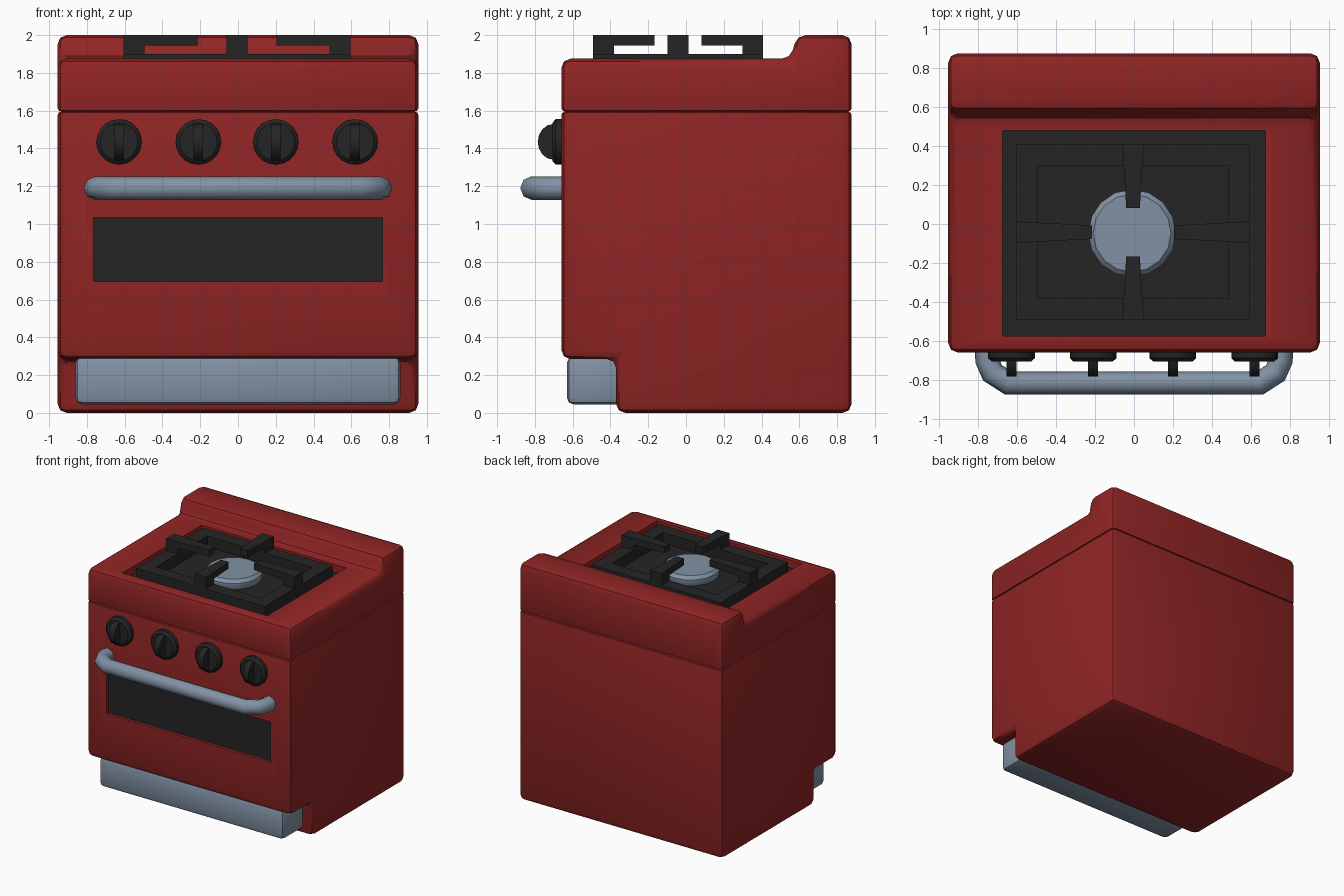
import bpy, bmesh, math
from mathutils import Matrix, Vector

if "Cube" in bpy.data.objects:
    bpy.data.objects.remove(bpy.data.objects["Cube"])


def material(name, rgb):
    m = bpy.data.materials.new(name)
    m.diffuse_color = (*rgb, 1)
    m.use_nodes = True
    m.node_tree.nodes["Principled BSDF"].inputs["Base Color"].default_value = m.diffuse_color
    return m


RED = material("red enamel", (0.28, 0.018, 0.018))
BLACK = material("black iron", (0.018, 0.018, 0.018))
STEEL = material("blue grey steel", (0.22, 0.285, 0.37))


def add_prism(bm, pts, place):
    """Prism between two copies of a 2D outline; place(a, b, side) -> 3D point."""
    rings = [[bm.verts.new(place(a, b, s)) for a, b in pts] for s in (-1, 1)]
    for r in rings:
        bm.faces.new(r)
    n = len(pts)
    for i in range(n):
        j = (i + 1) % n
        bm.faces.new((rings[0][i], rings[0][j], rings[1][j], rings[1][i]))


def add_box(bm, lo, hi):
    add_prism(bm, [(lo[0], lo[1]), (hi[0], lo[1]), (hi[0], hi[1]), (lo[0], hi[1])],
              lambda a, b, s: (a, b, hi[2] if s > 0 else lo[2]))


def finish(bm, name, *mats):
    bmesh.ops.recalc_face_normals(bm, faces=bm.faces)
    me = bpy.data.meshes.new(name)
    bm.to_mesh(me)
    bm.free()
    for m in mats:
        me.materials.append(m)
    ob = bpy.data.objects.new(name, me)
    bpy.context.collection.objects.link(ob)
    return ob


def activate(ob):
    bpy.ops.object.select_all(action='DESELECT')
    ob.select_set(True)
    bpy.context.view_layer.objects.active = ob


def apply_modifiers(ob):
    activate(ob)
    for m in list(ob.modifiers):
        bpy.ops.object.modifier_apply(modifier=m.name)


def smooth(ob, deg=35):
    activate(ob)
    bpy.ops.object.shade_smooth_by_angle(angle=math.radians(deg))


def bevel(ob, width, segments=2):
    m = ob.modifiers.new("bevel", 'BEVEL')
    m.width, m.segments, m.limit_method = width, segments, 'WEIGHT'
    w = ob.data.attributes.new("bevel_weight_edge", 'FLOAT', 'EDGE')
    for e in ob.data.edges:
        # the seam between the two blocks gets a finer bevel
        seam = all(abs(ob.data.vertices[v].co.z - SEAM) < 0.02 for v in e.vertices)
        w.data[e.index].value = 0.4 if seam else 1.0


SEAM = 1.595
HALF = 0.955


def block(name, profile, lo, hi, is_floor):
    """Bevelled side profile with a box pocket whose floor is black."""
    bm = bmesh.new()
    add_prism(bm, profile, lambda y, z, s: (s * HALF, y, z))
    ob = finish(bm, name, RED, BLACK)
    bevel(ob, 0.048)
    bm = bmesh.new()
    add_box(bm, lo, hi)
    cutter = finish(bm, name + "_cutter", RED)
    cutter.hide_render = True
    m = ob.modifiers.new("pocket", 'BOOLEAN')
    m.operation, m.solver, m.object = 'DIFFERENCE', 'EXACT', cutter
    apply_modifiers(ob)
    bpy.data.objects.remove(cutter)
    for p in ob.data.polygons:
        p.material_index = 1 if is_floor(p.center) else 0
    smooth(ob)
    return ob


# oven body with toe notch and recessed window
block("oven_body",
      [(-0.66, 0.285), (-0.66, SEAM), (0.877, SEAM), (0.877, 0), (-0.37, 0), (-0.37, 0.285)],
      (-0.765, -0.8, 0.695), (0.765, -0.635, 1.035),
      lambda c: abs(c.y + 0.635) < 0.002 and 0.7 < c.z < 1.03)

# cooktop with back splash and recessed hob
block("cooktop",
      [(-0.66, SEAM), (-0.66, 1.875), (0.555, 1.875), (0.585, 2.0), (0.877, 2.0), (0.877, SEAM)],
      (-0.675, -0.575, 1.81), (0.675, 0.48, 2.2),
      lambda c: abs(c.z - 1.81) < 0.002 and abs(c.x) < 0.67 and abs(c.y) < 0.55)

# kick drawer
bm = bmesh.new()
add_box(bm, (-0.86, -0.63, 0.045), (0.86, -0.33, 0.30))
drawer = finish(bm, "kick_drawer", STEEL)
bevel(drawer, 0.035)
apply_modifiers(drawer)
smooth(drawer)

# pan grate: square ring and four tapered hooked fingers
CX, CY = -0.005, -0.042
OX, OY, T = 0.60, 0.45, 0.11
bm = bmesh.new()
for s in (-1, 1):
    x0, x1 = sorted((CX + s * OX, CX + s * (OX - T)))
    add_box(bm, (x0, CY - OY, 1.80), (x1, CY + OY, 1.90))
    y0, y1 = sorted((CY + s * OY, CY + s * (OY - T)))
    add_box(bm, (CX - OX + T, y0, 1.80), (CX + OX - T, y1, 1.90))
for k in range(4):
    R, inner = (OX, 0.21) if k % 2 == 0 else (OY, 0.125)
    rot = Matrix.Rotation(k * math.pi / 2, 3, 'Z')
    hook = [(R, 1.85), (R, 2.0), (inner, 2.0), (inner, 1.945), (R - T, 1.945), (R - T, 1.85)]
    add_prism(bm, hook, lambda r, z, s: rot @ Vector(
        (r, s * (0.035 + 0.02 * (r - inner) / (R - inner)), z)) + Vector((CX, CY, 0)))
finish(bm, "pan_grate", BLACK)


def stacked(bm, rings, sides, place):
    """Closed lathe from (radius, height) rings."""
    loops = [[bm.verts.new(place(r * math.cos(2 * math.pi * i / sides),
                                 r * math.sin(2 * math.pi * i / sides), h))
              for i in range(sides)] for r, h in rings]
    for a, b in zip(loops, loops[1:]):
        for i in range(sides):
            j = (i + 1) % sides
            bm.faces.new((a[i], a[j], b[j], b[i]))
    bm.faces.new(loops[0])
    bm.faces.new(loops[-1])


# burner cap
bm = bmesh.new()
stacked(bm, [(0.21, 1.80), (0.225, 1.83), (0.225, 1.865), (0.20, 1.89)], 16,
        lambda a, b, h: (CX - 0.005 + a, CY - 0.005 + b, h))
smooth(finish(bm, "burner_cap", STEEL))

# knobs: round base with a half-round grip
for n, kx in enumerate((-0.63, -0.21, 0.20, 0.62)):
    bm = bmesh.new()
    stacked(bm, [(0.12, -0.64), (0.12, -0.69), (0.10, -0.708)], 20,
            lambda a, b, h: (kx + a, h, 1.435 + b))
    arc = [(-0.70 - 0.085 * math.sin(math.pi * i / 8), 1.435 + 0.095 * math.cos(math.pi * i / 8))
           for i in range(9)]
    add_prism(bm, arc, lambda y, z, s: (kx + s * 0.026, y, z))
    smooth(finish(bm, f"knob_{n + 1}", BLACK))

# door handle: bent eight-sided bar
half = [(0.755, -0.63), (0.755, -0.70), (0.728, -0.765), (0.645, -0.818)]
path = half + [(-x, y) for x, y in reversed(half)]
cu = bpy.data.curves.new("door_handle", 'CURVE')
cu.dimensions = '3D'
cu.bevel_depth, cu.bevel_resolution, cu.use_fill_caps = 0.062, 2, True
sp = cu.splines.new('POLY')
sp.points.add(len(path) - 1)
for p, (x, y) in zip(sp.points, path):
    p.co = (x, y, 1.19, 1)
cu.materials.append(STEEL)
handle = bpy.data.objects.new("door_handle", cu)
bpy.context.collection.objects.link(handle)
activate(handle)
bpy.ops.object.convert(target='MESH')
smooth(bpy.context.object, 50)
